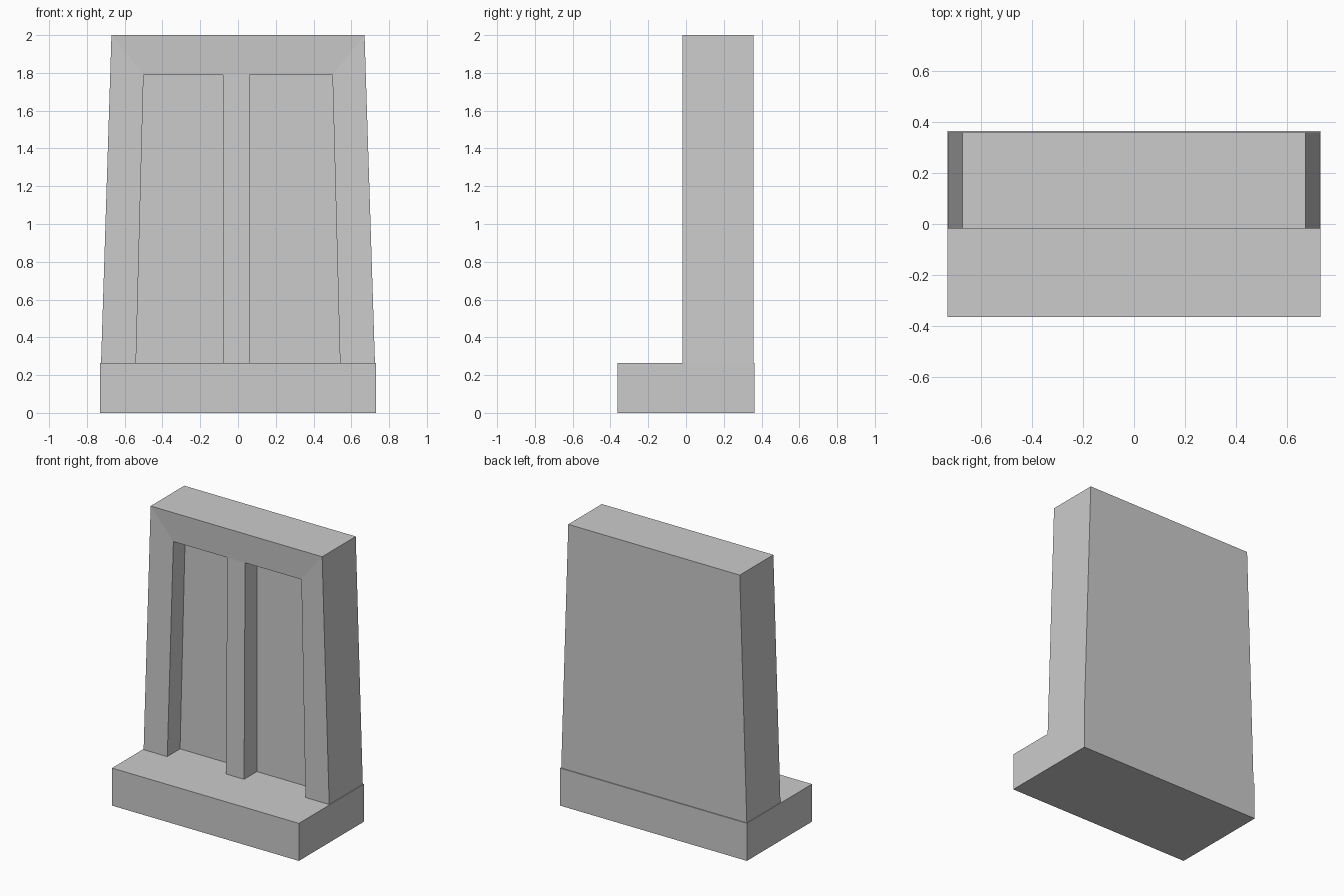
import bpy
import bmesh

cube = bpy.data.objects.get("Cube")
if cube:
    bpy.data.objects.remove(cube, do_unlink=True)

# Single plain grey
grey = bpy.data.materials.new("plain_grey")
grey.use_nodes = True
COLOUR = (0.6, 0.6, 0.6, 1.0)
grey.diffuse_color = COLOUR
grey.node_tree.nodes["Principled BSDF"].inputs["Base Color"].default_value = COLOUR

LEDGE, SOFFIT, TOP = 0.265, 1.79, 2.0
FRONT, LIP, RECESS, BACK = -0.018, -0.007, 0.125, 0.357
OUT_LOW, OUT_TOP = 0.725, 0.67
IN_LOW, IN_TOP = 0.54, 0.50


def slab(name, front, back_y):
    """Solid from a front outline of (x, y, z) corners, extended to back_y."""
    bm = bmesh.new()
    near = [bm.verts.new(p) for p in front]
    far = [bm.verts.new((x, back_y, z)) for x, y, z in front]
    bm.faces.new(near)
    bm.faces.new(far[::-1])
    n = len(near)
    for i in range(n):
        j = (i + 1) % n
        bm.faces.new((near[j], near[i], far[i], far[j]))
    bmesh.ops.recalc_face_normals(bm, faces=bm.faces)
    mesh = bpy.data.meshes.new(name)
    bm.to_mesh(mesh)
    bm.free()
    mesh.materials.append(grey)
    obj = bpy.data.objects.new(name, mesh)
    bpy.context.collection.objects.link(obj)
    return obj


def outline(x0, x1, y, z0, z1):
    return [(x0, y, z0), (x1, y, z0), (x1, y, z1), (x0, y, z1)]


# Plinth with a front ledge
slab("base", outline(-0.73, 0.73, -0.363, 0, LEDGE), 0.363)

# Tapered rear wall
slab("back_panel", [(-OUT_LOW, RECESS, LEDGE), (OUT_LOW, RECESS, LEDGE),
                    (OUT_TOP, RECESS, TOP), (-OUT_TOP, RECESS, TOP)], BACK)

# Leaning side jambs, mitred at the top corners
for side, s in (("left", 1), ("right", -1)):
    slab(side + "_jamb", [(s * IN_LOW, FRONT, LEDGE), (s * OUT_LOW, FRONT, LEDGE),
                          (s * OUT_TOP, FRONT, TOP), (s * IN_TOP, LIP, SOFFIT)], RECESS)

# Lintel with its lower edge set slightly back
slab("lintel", [(-IN_TOP, LIP, SOFFIT), (IN_TOP, LIP, SOFFIT),
                (OUT_TOP, FRONT, TOP), (-OUT_TOP, FRONT, TOP)], RECESS)

# Centre post dividing the two recesses
slab("centre_post", [(-0.08, FRONT, LEDGE), (0.06, FRONT, LEDGE),
                     (0.06, LIP, SOFFIT), (-0.08, LIP, SOFFIT)], RECESS)
